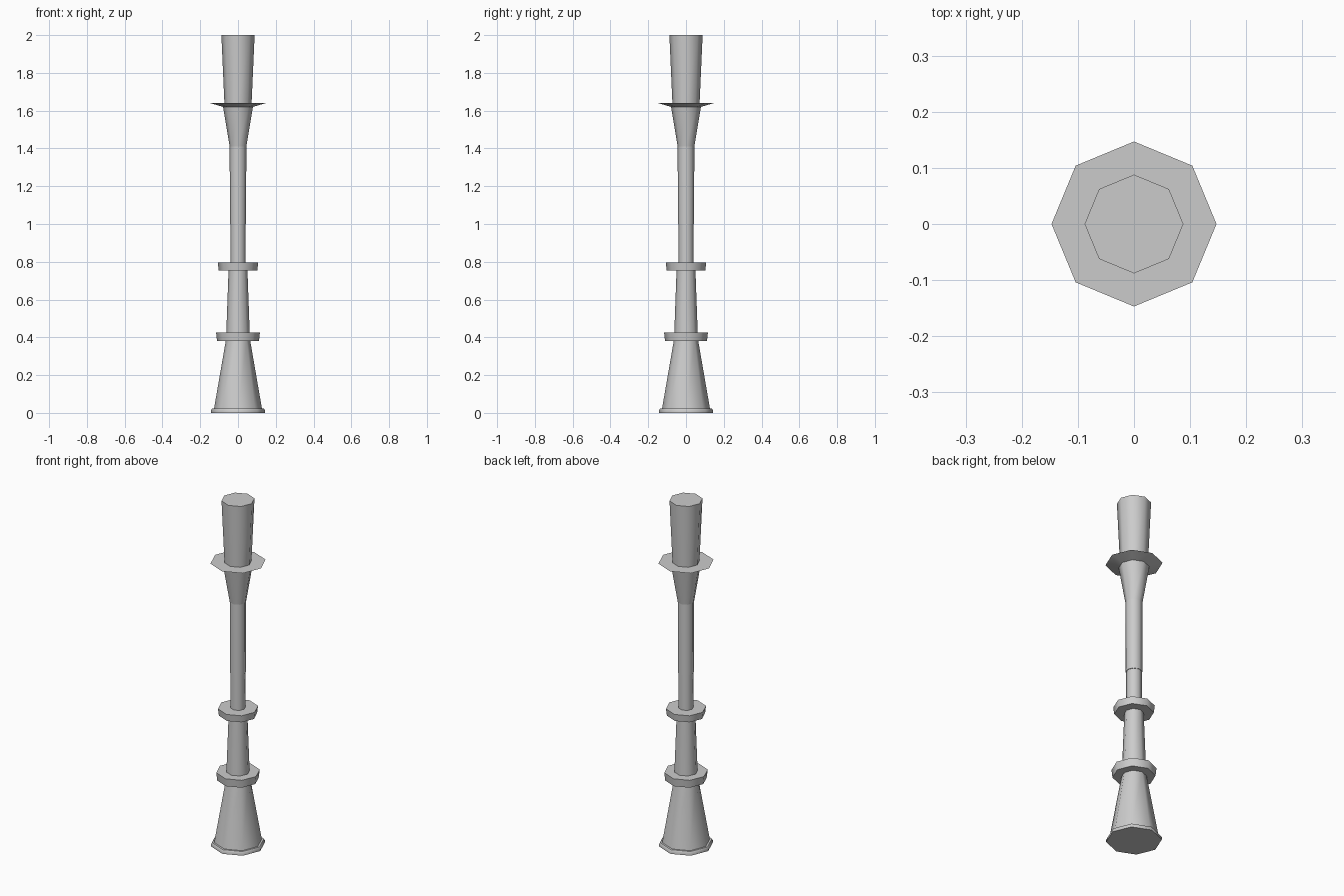
import bpy, bmesh
from math import cos, sin, pi

if "Cube" in bpy.data.objects:
    bpy.data.objects.remove(bpy.data.objects["Cube"])

SIDES = 8


def turned(name, profile):
    """Turn a (radius, z) profile into a capped eight-sided solid."""
    bm = bmesh.new()
    rings = [[bm.verts.new((r * cos(2 * pi * i / SIDES), r * sin(2 * pi * i / SIDES), z))
              for i in range(SIDES)] for r, z in profile]
    for low, high in zip(rings, rings[1:]):
        for i in range(SIDES):
            j = (i + 1) % SIDES
            bm.faces.new((low[i], low[j], high[j], high[i]))
    bm.faces.new(rings[0][::-1])
    bm.faces.new(rings[-1])
    mesh = bpy.data.meshes.new(name)
    bm.to_mesh(mesh)
    bm.free()
    obj = bpy.data.objects.new(name, mesh)
    bpy.context.collection.objects.link(obj)
    # Soft sides, crisp rims
    bpy.ops.object.select_all(action='DESELECT')
    obj.select_set(True)
    bpy.context.view_layer.objects.active = obj
    bpy.ops.object.shade_smooth_by_angle(angle=pi * 50 / 180)
    return obj


# Foot plate and tapered pedestal
turned("foot_plate", [(0.143, 0), (0.143, 0.014), (0.138, 0.022), (0.127, 0.022)])
turned("pedestal", [(0.127, 0.022), (0.065, 0.38)])

# Collars around the stem
turned("lower_collar", [(0.111, 0.38), (0.116, 0.425)])
turned("upper_collar", [(0.102, 0.755), (0.107, 0.795)])

# Stem sections
turned("lower_stem", [(0.062, 0.425), (0.05, 0.755)])
turned("upper_stem", [(0.04, 0.795), (0.04, 1.0), (0.043, 1.0), (0.044, 1.41)])

# Flared drip tray
turned("drip_tray", [(0.044, 1.41), (0.079, 1.62), (0.147, 1.64)])

# Candle-shaped top, slightly wider upwards
turned("top_cylinder", [(0.072, 1.64), (0.088, 2.0)])
